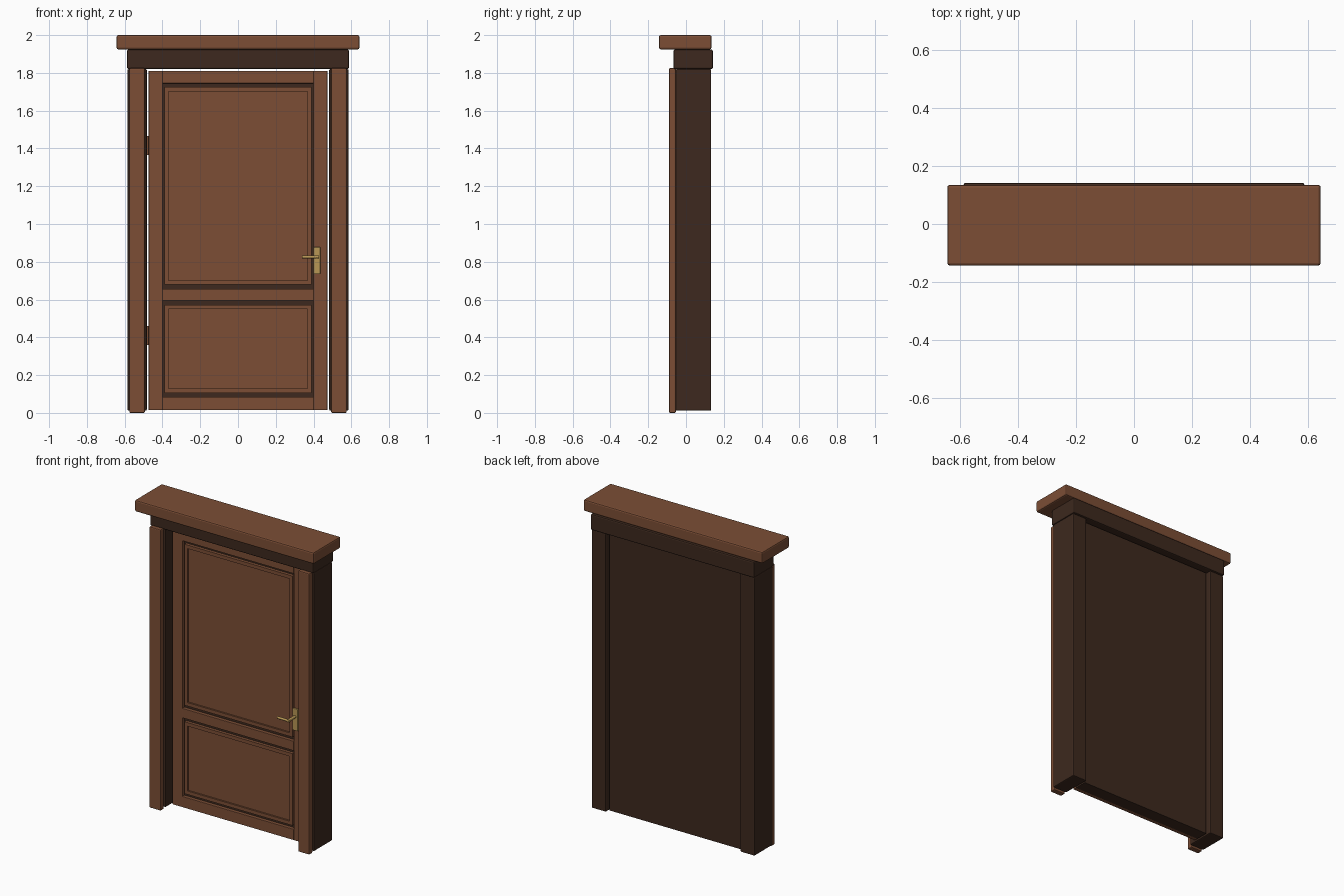
import bpy, bmesh, math
from mathutils import Matrix

if "Cube" in bpy.data.objects:
    bpy.data.objects.remove(bpy.data.objects["Cube"])


def mat(name, rgb):
    m = bpy.data.materials.new(name)
    m.diffuse_color = (*rgb, 1)
    m.use_nodes = True
    m.node_tree.nodes["Principled BSDF"].inputs["Base Color"].default_value = m.diffuse_color
    return m


BROWN = mat("brown wood", (0.2, 0.076, 0.036))
DARK = mat("dark wood", (0.047, 0.022, 0.013))
BRASS = mat("brass", (0.48, 0.31, 0.09))


def finish(name, bm, m):
    me = bpy.data.meshes.new(name)
    bm.to_mesh(me)
    bm.free()
    me.materials.append(m)
    ob = bpy.data.objects.new(name, me)
    bpy.context.collection.objects.link(ob)
    return ob


def box(name, x, y, z, m, bevel=0.0):
    """Box from (min, max) ranges, with optional rounded edges."""
    bm = bmesh.new()
    bmesh.ops.create_cube(bm, size=1)
    for v in bm.verts:
        v.co = [r[0] if c < 0 else r[1] for c, r in zip(v.co, (x, y, z))]
    ob = finish(name, bm, m)
    if bevel:
        mod = ob.modifiers.new("edge", "BEVEL")
        mod.width = bevel
        mod.segments = 2
    return ob


def rod(name, centre, radius, length, axis, m, sides=12):
    bm = bmesh.new()
    bmesh.ops.create_cone(bm, cap_ends=True, segments=sides, radius1=radius,
                          radius2=radius, depth=length)
    rot = {"x": Matrix.Rotation(math.pi / 2, 4, "Y"),
           "y": Matrix.Rotation(math.pi / 2, 4, "X"),
           "z": Matrix.Identity(4)}[axis]
    bmesh.ops.transform(bm, matrix=Matrix.Translation(centre) @ rot, verts=bm.verts)
    for f in bm.faces:
        f.smooth = len(f.verts) == 4
    return finish(name, bm, m)


# Head of the frame
box("cornice", (-0.643, 0.643), (-0.143, 0.135), (1.925, 2.0), BROWN, 0.009)
box("frieze", (-0.587, 0.587), (-0.066, 0.142), (1.82, 1.924), DARK, 0.008)

# Jambs with narrower casings on their fronts, both sides
for side, s in (("left", -1), ("right", 1)):
    xr = tuple(sorted((s * 0.483, s * 0.585)))
    box(f"{side}_jamb", xr, (-0.055, 0.133), (0.012, 1.82), DARK, 0.006)
    xr = tuple(sorted((s * 0.493, s * 0.575)))
    box(f"{side}_casing", xr, (-0.09, -0.054), (0.0, 1.825), BROWN, 0.006)

# Door leaf: dark core with stiles and rails on the front
FRONT, CORE = 0.0, 0.024
box("door_core", (-0.473, 0.473), (CORE, 0.107), (0.015, 1.81), DARK)
for side, s in (("left", -1), ("right", 1)):
    xr = tuple(sorted((s * 0.4, s * 0.473)))
    box(f"{side}_stile", xr, (FRONT, CORE), (0.015, 1.81), BROWN, 0.002)
for name, z in (("top_rail", (1.745, 1.81)), ("middle_rail", (0.595, 0.657)),
                ("bottom_rail", (0.015, 0.085))):
    box(name, (-0.4, 0.4), (FRONT, CORE), z, BROWN, 0.002)

# Door panels, each edged by four moulding bars
for name, z0, z1 in (("upper", 0.679, 1.725), ("lower", 0.105, 0.572)):
    box(f"{name}_panel", (-0.388, 0.388), (0.015, CORE), (z0, z1), BROWN)
    for side, x in (("left", (-0.388, -0.367)), ("right", (0.367, 0.388))):
        box(f"{name}_{side}_moulding", x, (0.004, CORE), (z0, z1), BROWN)
    for side, z in (("bottom", (z0, z0 + 0.023)), ("top", (z1 - 0.023, z1))):
        box(f"{name}_{side}_moulding", (-0.367, 0.367), (0.004, CORE), z, BROWN)

# Hinges in the gap on the left
for name, z in (("upper_hinge", 1.415), ("lower_hinge", 0.41)):
    rod(name, (-0.48, 0.03, z), 0.01, 0.1, "z", BROWN)

# Handle
box("handle_plate", (0.4, 0.436), (-0.012, FRONT), (0.735, 0.877), BRASS, 0.003)
rod("handle_spindle", (0.417, -0.045, 0.826), 0.009, 0.08, "y", BRASS)
rod("handle_lever", (0.384, -0.079, 0.826), 0.008, 0.088, "x", BRASS)
